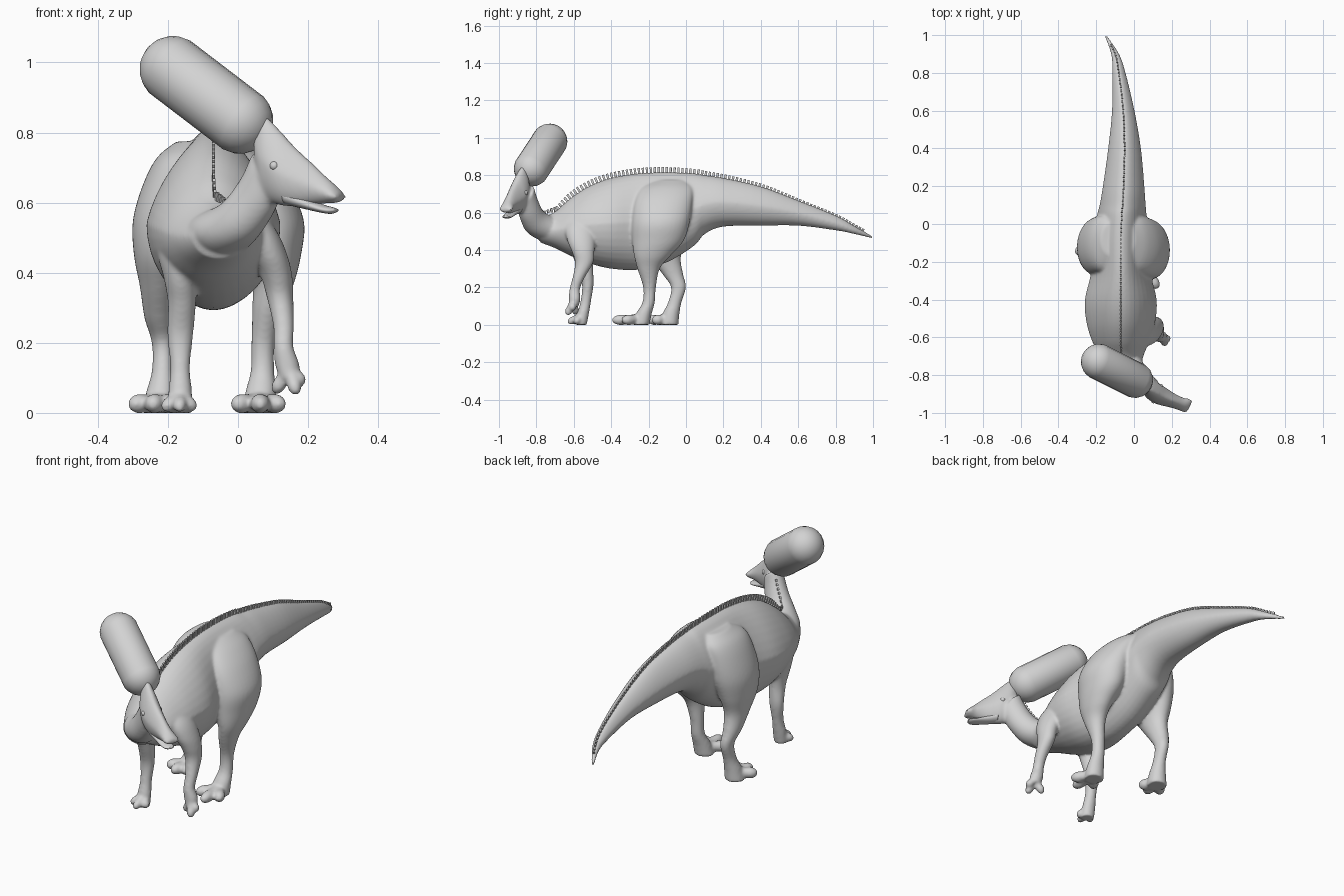
import bpy
import bmesh
import math
from mathutils import Vector, Matrix

cube = bpy.data.objects.get("Cube")
if cube:
    bpy.data.objects.remove(cube)

UP = Vector((0, 0, 1))
SIDE = Vector((1, 0, 0))
BACK = Vector((0, 1, 0))

hide = bpy.data.materials.new("light_grey_hide")
hide.use_nodes = True
hide.diffuse_color = (.65, .65, .65, 1)
hide.node_tree.nodes["Principled BSDF"].inputs["Base Color"].default_value = (.65, .65, .65, 1)


def finish(name, bm, smooth=True):
    """Turn a bmesh into a named object with the hide material."""
    bmesh.ops.recalc_face_normals(bm, faces=bm.faces[:])
    mesh = bpy.data.meshes.new(name)
    bm.to_mesh(mesh)
    bm.free()
    mesh.materials.append(hide)
    for poly in mesh.polygons:
        poly.use_smooth = smooth
    obj = bpy.data.objects.new(name, mesh)
    bpy.context.collection.objects.link(obj)
    return obj


def spline(rows, steps=5):
    """Smoothly interpolate rows of numbers through every given row."""
    out = []
    last = len(rows) - 1
    for i in range(last):
        window = rows[max(i - 1, 0)], rows[i], rows[i + 1], rows[min(i + 2, last)]
        for s in range(steps):
            t = s / steps
            out.append([b + .5 * t * (c - a + t * (2 * a - 5 * b + 4 * c - d
                        + t * (3 * (b - c) + d - a))) for a, b, c, d in zip(*window)])
    out.append(list(rows[-1]))
    return out


def axes(direction):
    """Horizontal and upright axes across a direction."""
    direction = Vector(direction).normalized()
    u = direction.cross(UP)
    u = u.normalized() if u.length > .01 else SIDE
    return u, u.cross(direction)


def loft(bm, rows, u, v, narrow=0, sides=36):
    """Skin elliptical sections given as x, y, z, radius along u, radius along v."""
    rings = []
    for x, y, z, ru, rv in spline(rows):
        ring = []
        for k in range(sides):
            a = math.tau * k / sides
            c, s = math.cos(a), math.sin(a)
            c *= 1 - narrow * max(0, s)
            ring.append(bm.verts.new(Vector((x, y, z)) + u * (ru * c) + v * (rv * s)))
        rings.append(ring)
    for low, high in zip(rings, rings[1:]):
        for k in range(sides):
            n = (k + 1) % sides
            bm.faces.new((low[k], low[n], high[n], high[k]))
    bm.faces.new(rings[0][::-1])
    bm.faces.new(rings[-1])


def toes(bm, root, tips, r):
    """Tapering digits from one root to several tips."""
    root = Vector(root)
    for tip in tips:
        d = Vector(tip) - root
        rows = [(*(root + d * t), r * k, r * k)
                for t, k in ((0, 1), (.4, .85), (.7, .95), (.9, .7), (1, .3))]
        loft(bm, rows, *axes(d), sides=14)


# Trunk and tail: y, x, top, bottom, half width
trunk_profile = [
    (1, -.152, .475, .46, .008), (.9, -.1, .53, .485, .022), (.8, -.08, .585, .505, .036),
    (.6, -.057, .665, .53, .06), (.4, -.05, .74, .53, .087), (.2, -.055, .785, .525, .11),
    (.1, -.06, .8, .485, .122), (.04, -.065, .81, .42, .132), (-.1, -.07, .815, .335, .145),
    (-.25, -.07, .81, .295, .155), (-.4, -.07, .785, .3, .19), (-.52, -.07, .74, .33, .182),
    (-.62, -.07, .675, .37, .152), (-.7, -.065, .605, .41, .115), (-.78, -.05, .57, .44, .08)]
trunk = [(x, y, (t + b) / 2, w, (t - b) / 2) for y, x, t, b, w in trunk_profile]

# Neck and head sections
neck = [(-.07, -.64, .5, .11, .09), (-.045, -.735, .515, .093, .078),
        (.005, -.805, .55, .072, .07), (.055, -.84, .62, .058, .072),
        (.085, -.86, .69, .05, .075)]
head = [(.052, -.86, .767, .022, .075), (.08, -.875, .73, .044, .116),
        (.12, -.897, .699, .052, .106), (.16, -.917, .675, .047, .086),
        (.21, -.938, .654, .038, .06), (.25, -.953, .636, .036, .039),
        (.278, -.961, .624, .04, .025), (.296, -.966, .616, .032, .012)]
neck_axes = axes((.17, -.21, .2))
head_axes = axes((.23, -.11, 0))

# Limbs, from hip or shoulder down to the sole
hind_left = [(-.045, -.08, .775, .05, .09), (.005, -.1, .73, .07, .14),
             (.055, -.12, .655, .085, .155), (.085, -.135, .55, .103, .155),
             (.093, -.15, .45, .087, .138), (.1, -.18, .37, .06, .098),
             (.087, -.2, .3, .046, .06), (.072, -.195, .2, .034, .034),
             (.07, -.2, .12, .034, .033), (.065, -.225, .06, .044, .042),
             (.06, -.24, 0, .05, .045)]
hind_right = [(-.115, -.08, .775, .06, .09), (-.155, -.1, .73, .075, .14),
              (-.185, -.11, .655, .085, .15), (-.203, -.12, .55, .097, .15),
              (-.22, -.125, .45, .077, .125), (-.225, -.11, .36, .055, .082),
              (-.225, -.07, .27, .042, .055), (-.215, -.04, .2, .031, .04),
              (-.215, -.06, .12, .031, .036), (-.22, -.08, .06, .042, .045),
              (-.225, -.09, 0, .05, .05)]
fore_right = [(-.14, -.5, .64, .05, .06), (-.17, -.53, .55, .055, .085),
              (-.175, -.54, .46, .055, .08), (-.165, -.55, .38, .046, .06),
              (-.16, -.54, .31, .04, .043), (-.165, -.525, .22, .037, .031),
              (-.165, -.535, .13, .028, .028), (-.165, -.55, .06, .034, .031),
              (-.165, -.56, 0, .034, .03)]
fore_left = [(.01, -.55, .6, .04, .06), (.055, -.565, .52, .055, .08),
             (.088, -.56, .45, .053, .075), (.11, -.55, .39, .045, .06),
             (.12, -.545, .33, .038, .048), (.13, -.575, .25, .03, .032),
             (.13, -.595, .19, .028, .028), (.14, -.595, .14, .035, .031),
             (.145, -.6, .1, .028, .026)]

bm = bmesh.new()
loft(bm, trunk, SIDE, UP, narrow=.28)
loft(bm, neck, *neck_axes)
loft(bm, head, *head_axes, narrow=.35)
for limb in (hind_left, hind_right, fore_right, fore_left):
    loft(bm, limb, SIDE, BACK)
toes(bm, (.06, -.24, .032), [(-.012, -.335, .024), (.065, -.395, .024), (.127, -.34, .024)], .03)
toes(bm, (-.225, -.09, .032), [(-.308, -.16, .024), (-.245, -.205, .024), (-.185, -.18, .024)], .03)
toes(bm, (-.165, -.55, .055), [(-.213, -.595, .01), (-.167, -.632, .01), (-.125, -.595, .01)], .022)
toes(bm, (.145, -.6, .13), [(.188, -.61, .08), (.168, -.637, .052), (.104, -.59, .056)], .022)
body = finish("body", bm)

# Fuse the overlapping volumes into one skin
remesh = body.modifiers.new("fuse", 'REMESH')
remesh.mode = 'VOXEL'
remesh.voxel_size = .007
remesh.use_smooth_shade = True
soften = body.modifiers.new("soften", 'SMOOTH')
soften.factor = .5
soften.iterations = 9

# Lower jaw, parted from the snout
bm = bmesh.new()
loft(bm, [(.14, -.907, .622, .036, .028), (.19, -.93, .6, .03, .018),
          (.24, -.949, .583, .029, .012), (.265, -.958, .578, .026, .01),
          (.28, -.964, .578, .015, .005)], *head_axes)
finish("lower_jaw", bm)

# Eyes on both sides of the head
for name, sign in (("right_eye", 1), ("left_eye", -1)):
    bm = bmesh.new()
    spot = Vector((.122, -.898, .705)) + head_axes[0] * (.043 * sign)
    bmesh.ops.create_uvsphere(bm, u_segments=16, v_segments=9, radius=.013,
                              matrix=Matrix.Translation(spot))
    finish(name, bm)

# Capsule shaped crest: a sphere pulled apart along its axis
low, high = Vector((.005, -.825, .835)), Vector((-.185, -.73, .98))
bm = bmesh.new()
bmesh.ops.create_uvsphere(bm, u_segments=20, v_segments=11, radius=.096)
half = (high - low).length / 2
for vert in bm.verts:
    vert.co.z += math.copysign(half, vert.co.z)
turn = (high - low).to_track_quat('Z', 'Y').to_matrix().to_4x4()
bm.transform(Matrix.Translation((low + high) / 2) @ turn)
finish("head_crest", bm)

# Row of small upright plates along the back and nape
ridge = [Vector((x, y, z + r)) for x, y, z, w, r in spline(trunk) if -.7 < y < .95]
ridge += [Vector((x, y, z)) + neck_axes[1] * r for x, y, z, w, r in spline(neck)[9:-3]]
bm = bmesh.new()
spacing, carry = .021, 0
for a, b in zip(ridge, ridge[1:]):
    step = b - a
    across, normal = axes(step)
    while carry < step.length:
        spot = a + step.normalized() * carry
        # Plates shrink toward the tail tip and up the nape
        fade = min((1 - spot.y) * .9, (spot.y + .85) * 4)
        tall = .028 * min(1, max(.3, fade))
        frame = Matrix((across, step.normalized(), normal)).transposed().to_4x4()
        bmesh.ops.create_cube(bm, size=1, matrix=Matrix.Translation(spot + normal * tall * .25)
                              @ frame @ Matrix.Diagonal((.008, .012, tall * 1.5, 1)))
        carry += spacing
    carry -= step.length
finish("back_plates", bm, smooth=False)
